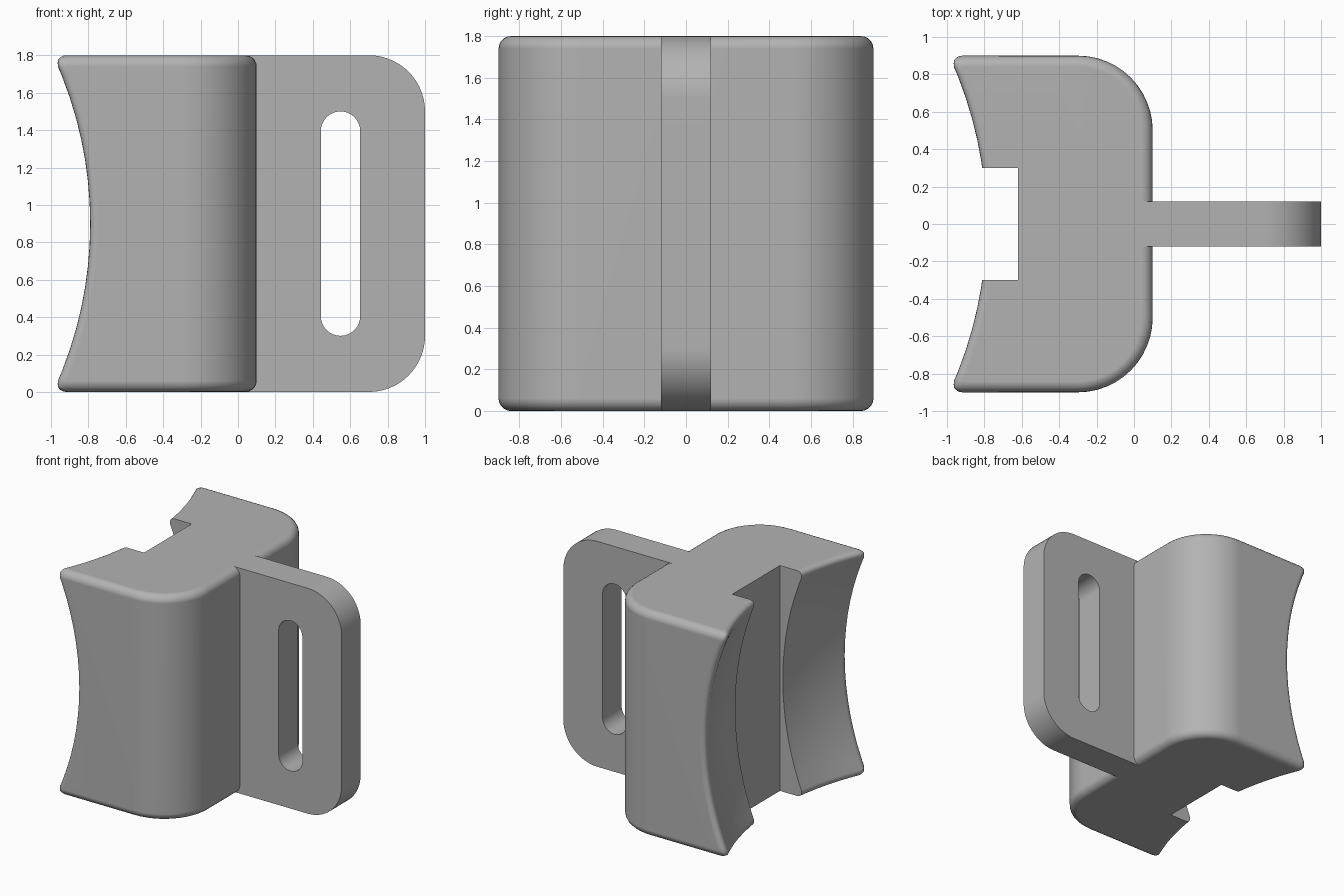
import bpy, bmesh, math
from mathutils import Matrix, Vector

if "Cube" in bpy.data.objects:
    bpy.data.objects.remove(bpy.data.objects["Cube"], do_unlink=True)

grey = bpy.data.materials.new("plain_grey")
grey.use_nodes = True
colour = (0.45, 0.45, 0.45, 1)
grey.diffuse_color = colour
grey.node_tree.nodes["Principled BSDF"].inputs["Base Color"].default_value = colour

HALF, HEIGHT = 0.9, 1.8
SCOOP_R, SCOOP_X = 2.3, -0.625
CELLS = 16


def make_object(name, bm):
    bmesh.ops.remove_doubles(bm, verts=bm.verts, dist=1e-5)
    bmesh.ops.recalc_face_normals(bm, faces=bm.faces)
    mesh = bpy.data.meshes.new(name)
    bm.to_mesh(mesh)
    bm.free()
    mesh.materials.append(grey)
    obj = bpy.data.objects.new(name, mesh)
    bpy.context.collection.objects.link(obj)
    return obj


def arc(cx, cy, r, start, end, steps):
    return [(cx + r * math.cos(math.radians(start + (end - start) * i / steps)),
             cy + r * math.sin(math.radians(start + (end - start) * i / steps)))
            for i in range(steps + 1)]


def plate(name, outline, thickness):
    """Extrude an x-z outline evenly about y = 0."""
    bm = bmesh.new()
    face = bm.faces.new([bm.verts.new((x, -thickness / 2, z)) for x, z in outline])
    new = bmesh.ops.extrude_face_region(bm, geom=[face])["geom"]
    bmesh.ops.translate(bm, vec=(0, thickness, 0),
                        verts=[v for v in new if isinstance(v, bmesh.types.BMVert)])
    return make_object(name, bm)


def apply_modifier(obj, kind, **settings):
    mod = obj.modifiers.new(kind.title(), kind)
    for key, value in settings.items():
        setattr(mod, key, value)
    bpy.context.view_layer.objects.active = obj
    bpy.ops.object.modifier_apply(modifier=mod.name)


def combine(obj, other, operation):
    apply_modifier(obj, "BOOLEAN", object=other, operation=operation, solver="EXACT")
    bpy.data.objects.remove(other, do_unlink=True)


# Body: a block with a spherical scoop in its -x side and rounded +x corners
def scoop_point(i, j):
    y, z = (-HALF + 2 * HALF * k / CELLS for k in (i, j))
    x = SCOOP_X - SCOOP_R + math.sqrt(SCOOP_R ** 2 - y * y - z * z)
    return Vector((x, y, z + HALF))


bm = bmesh.new()
span = range(CELLS + 1)
grid = [[bm.verts.new(scoop_point(i, j)) for j in span] for i in span]
for i in range(CELLS):
    for j in range(CELLS):
        bm.faces.new((grid[i][j], grid[i][j + 1], grid[i + 1][j + 1], grid[i + 1][j]))
corner = arc(-0.3, -0.5, 0.4, -90, 0, 12)
outline = corner + [(x, -y) for x, y in reversed(corner)]
low, high = ([bm.verts.new((x, y, z)) for x, y in outline] for z in (0, HEIGHT))
for a in range(len(outline) - 1):
    bm.faces.new((low[a], low[a + 1], high[a + 1], high[a]))
bm.faces.new(low + [grid[i][0] for i in reversed(span)])
bm.faces.new(high + [grid[i][CELLS] for i in reversed(span)])
bm.faces.new([low[0], high[0]] + [grid[0][j] for j in reversed(span)])
bm.faces.new([low[-1], high[-1]] + [grid[CELLS][j] for j in reversed(span)])
body = make_object("strap_block", bm)
apply_modifier(body, "BEVEL", width=0.06, segments=5, limit_method="ANGLE",
               angle_limit=math.radians(40))

# Upright channel through the scoop
channel = plate("channel_cutter", [(-1.3, -0.2), (-0.62, -0.2), (-0.62, 2), (-1.3, 2)], 0.6)
combine(body, channel, "DIFFERENCE")

# Fin with rounded outer corners and a long slot
fin = plate("fin", [(-0.2, 0)] + arc(0.7, 0.3, 0.3, -90, 0, 14)
            + arc(0.7, 1.5, 0.3, 0, 90, 14) + [(-0.2, HEIGHT)], 0.24)
slot = plate("slot_cutter", arc(0.548, 0.405, 0.105, 180, 360, 16)
             + arc(0.548, 1.395, 0.105, 0, 180, 16), 0.6)
combine(fin, slot, "DIFFERENCE")
combine(body, fin, "UNION")

# Smooth shading with flat faces kept flat
bpy.ops.object.select_all(action="DESELECT")
body.select_set(True)
bpy.context.view_layer.objects.active = body
bpy.ops.object.shade_smooth_by_angle(angle=math.radians(30))
weighted = body.modifiers.new("Weighted Normal", "WEIGHTED_NORMAL")
weighted.keep_sharp = True
